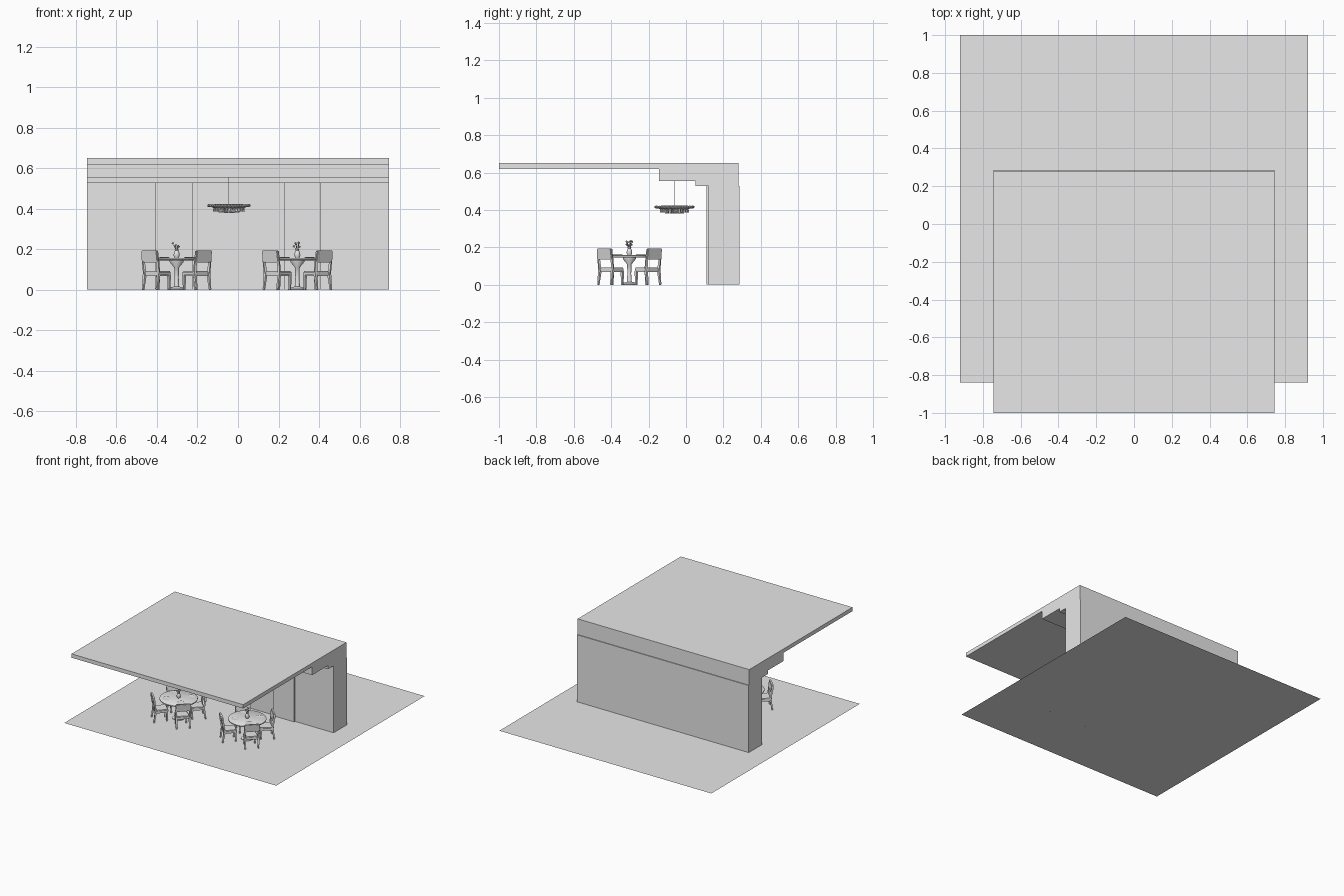
import bpy, bmesh, math, random
from math import cos, sin, pi
from mathutils import Matrix, Vector

if "Cube" in bpy.data.objects:
    bpy.data.objects.remove(bpy.data.objects["Cube"], do_unlink=True)
random.seed(4)

grey = bpy.data.materials.new("light_grey")
grey.use_nodes = True
grey.diffuse_color = (0.8, 0.8, 0.8, 1)
grey.node_tree.nodes["Principled BSDF"].inputs["Base Color"].default_value = (0.8, 0.8, 0.8, 1)


def finish(bm, name, smooth=False):
    """Turn a bmesh into a named object."""
    bmesh.ops.recalc_face_normals(bm, faces=bm.faces)
    mesh = bpy.data.meshes.new(name)
    bm.to_mesh(mesh)
    bm.free()
    mesh.materials.append(grey)
    obj = bpy.data.objects.new(name, mesh)
    bpy.context.collection.objects.link(obj)
    if smooth:
        bpy.ops.object.select_all(action='DESELECT')
        obj.select_set(True)
        bpy.context.view_layer.objects.active = obj
        bpy.ops.object.shade_smooth_by_angle(angle=math.radians(40))
    return obj


def box(bm, lo, hi):
    lo, hi = Vector(lo), Vector(hi)
    size = hi - lo
    m = Matrix.Translation((lo + hi) / 2) @ Matrix.Diagonal((*size, 1))
    return bmesh.ops.create_cube(bm, size=1, matrix=m)["verts"]


def beam(bm, a, b, wa, wb, sides=4):
    """Tapered bar from a to b."""
    a, b = Vector(a), Vector(b)
    d = b - a
    m = Matrix.Translation((a + b) / 2) @ d.to_track_quat('Z', 'Y').to_matrix().to_4x4()
    m = m @ Matrix.Rotation(pi / 4, 4, 'Z')
    bmesh.ops.create_cone(bm, cap_ends=True, segments=sides, radius1=wa, radius2=wb,
                          depth=d.length, matrix=m)


def lathe(bm, profile, centre=(0, 0), seg=32):
    """Spin (radius, height) points round a vertical axis."""
    rings = [[bm.verts.new((centre[0] + r * cos(2 * pi * i / seg),
                            centre[1] + r * sin(2 * pi * i / seg), z))
              for i in range(seg)] for r, z in profile]
    for low, high in zip(rings, rings[1:]):
        for i in range(seg):
            j = (i + 1) % seg
            bm.faces.new((low[i], low[j], high[j], high[i]))
    bm.faces.new(rings[0])
    bm.faces.new(rings[-1])


def prism(bm, outline, x0, x1):
    """Extrude a (y, z) outline along x."""
    face = bm.faces.new([bm.verts.new((x0, y, z)) for y, z in outline])
    new = bmesh.ops.extrude_face_region(bm, geom=[face])["geom"]
    bmesh.ops.translate(bm, vec=(x1 - x0, 0, 0),
                        verts=[v for v in new if isinstance(v, bmesh.types.BMVert)])


HALF = 0.745

# Floor sheet
bm = bmesh.new()
bm.faces.new([bm.verts.new((x, y, 0)) for x, y in
              ((-0.92, -0.84), (0.92, -0.84), (0.92, 1), (-0.92, 1))])
finish(bm, "floor")

# Canopy with stepped bulkhead
bm = bmesh.new()
prism(bm, [(-1, 0.62), (-0.145, 0.62), (-0.145, 0.555), (0.05, 0.555), (0.05, 0.527),
           (0.28, 0.527), (0.28, 0.65), (-1, 0.65)], -HALF, HALF)
finish(bm, "ceiling_canopy")

# Back wall and its two raised front panels
bm = bmesh.new()
box(bm, (-HALF, 0.121, 0.001), (HALF, 0.286, 0.527))
finish(bm, "back_wall")
for side, a, b in (("right", -0.41, -0.225), ("left", 0.23, 0.41)):
    bm = bmesh.new()
    box(bm, (a, 0.11, 0.001), (b, 0.121, 0.527))
    finish(bm, side + "_wall_panel")

# Hanging lamp: cord, tiered disc, rim beads and crystals
LX, LY = -0.045, -0.062
bm = bmesh.new()
beam(bm, (LX, LY, 0.42), (LX, LY, 0.555), 0.0015, 0.0015, 8)
finish(bm, "lamp_cord")
bm = bmesh.new()
lathe(bm, [(0.07, 0.402), (0.085, 0.408), (0.1, 0.41), (0.1, 0.419), (0.06, 0.424)], (LX, LY), 40)
finish(bm, "lamp_disc", True)
bm = bmesh.new()
for i in range(40):
    a = 2 * pi * i / 40
    m = Matrix.Translation((LX + 0.1 * cos(a), LY + 0.1 * sin(a), 0.416))
    bmesh.ops.create_icosphere(bm, subdivisions=1, radius=0.008, matrix=m)
finish(bm, "lamp_rim_beads")
bm = bmesh.new()
for radius, count, low in ((0.072, 22, 0.386), (0.045, 14, 0.382), (0.02, 7, 0.38)):
    for i in range(count):
        a = 2 * pi * i / count
        x, y = LX + radius * cos(a), LY + radius * sin(a)
        beam(bm, (x, y, low), (x, y, 0.405), 0.007, 0.005, 6)
finish(bm, "lamp_crystals")


def chair(name, cx, cy, angle):
    """Chair with its back at the outer end of local +x."""
    bm = bmesh.new()
    # Seat cushion, narrower towards the table
    for v in box(bm, (0.082, -0.052, 0.068), (0.178, 0.052, 0.093)):
        if v.co.x < 0.1:
            v.co.y *= 0.85
    bmesh.ops.bevel(bm, geom=bm.edges[:], offset=0.005, segments=2, affect='EDGES')
    for s in (-1, 1):
        beam(bm, (0.091, s * 0.038, 0), (0.091, s * 0.038, 0.075), 0.006, 0.01)
        beam(bm, (0.186, s * 0.048, 0), (0.174, s * 0.048, 0.08), 0.006, 0.01)
        beam(bm, (0.174, s * 0.048, 0.075), (0.184, s * 0.051, 0.16), 0.009, 0.007)
    # Leaning padded backrest
    pad = box(bm, (0.174, -0.057, 0.135), (0.19, 0.057, 0.195))
    for v in pad:
        if v.co.z > 0.16:
            v.co.x += 0.006
            v.co.y *= 0.95
    edges = list({e for v in pad for e in v.link_edges})
    bmesh.ops.bevel(bm, geom=edges, offset=0.004, segments=2, affect='EDGES')
    m = Matrix.Translation((cx, cy, 0)) @ Matrix.Rotation(angle, 4, 'Z')
    bmesh.ops.transform(bm, matrix=m, verts=bm.verts)
    finish(bm, name, True)


def dining_set(side, cx, cy):
    # Pedestal table
    bm = bmesh.new()
    lathe(bm, [(0.045, 0), (0.045, 0.005), (0.03, 0.011), (0.013, 0.016), (0.01, 0.06),
               (0.012, 0.11), (0.035, 0.138), (0.035, 0.146)], (cx, cy))
    finish(bm, side + "_table_pedestal", True)
    bm = bmesh.new()
    lathe(bm, [(0.13, 0.146), (0.136, 0.149), (0.136, 0.156), (0.133, 0.158)], (cx, cy), 48)
    finish(bm, side + "_table_top", True)
    # Plates, one for each chair
    bm = bmesh.new()
    for k in range(4):
        a = pi / 4 + k * pi / 2
        lathe(bm, [(0.02, 0.158), (0.03, 0.162), (0.028, 0.162), (0.018, 0.16)],
              (cx + 0.088 * cos(a), cy + 0.088 * sin(a)), 24)
    finish(bm, side + "_plates", True)
    # Vase and flowers
    bm = bmesh.new()
    lathe(bm, [(0.01, 0.158), (0.015, 0.17), (0.013, 0.185), (0.008, 0.195), (0.011, 0.202)],
          (cx, cy), 20)
    finish(bm, side + "_vase", True)
    bm = bmesh.new()
    for k in range(6):
        a, r = k * pi / 3, random.uniform(0.008, 0.02)
        tip = Vector((cx + r * cos(a), cy + r * sin(a), random.uniform(0.21, 0.235)))
        beam(bm, (cx, cy, 0.19), tip, 0.0015, 0.0015)
        bmesh.ops.create_icosphere(bm, subdivisions=1, radius=0.006,
                                   matrix=Matrix.Translation(tip))
    finish(bm, side + "_flowers")
    # Four chairs on the diagonals
    for k, place in enumerate(("back_left", "back_right", "front_right", "front_left")):
        chair(side + "_table_chair_" + place, cx, cy, pi / 4 + k * pi / 2)


dining_set("right", -0.303, -0.303)
dining_set("left", 0.293, -0.303)
